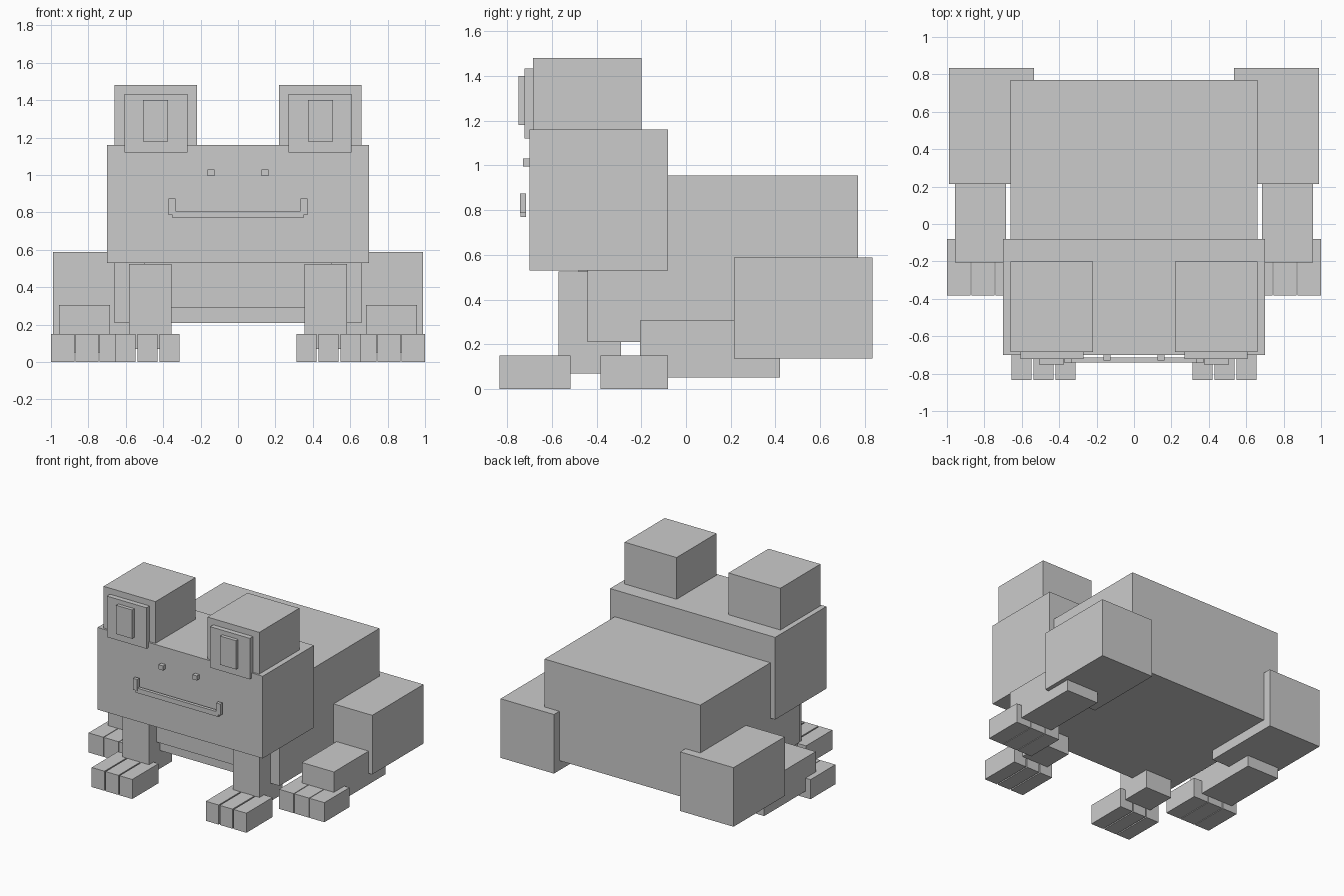
import bpy
import bmesh
from mathutils import Matrix, Vector

if "Cube" in bpy.data.objects:
    bpy.data.objects.remove(bpy.data.objects["Cube"], do_unlink=True)

grey = bpy.data.materials.new("plain grey")
grey.use_nodes = True
grey.diffuse_color = (0.6, 0.6, 0.6, 1)
grey.node_tree.nodes["Principled BSDF"].inputs["Base Color"].default_value = grey.diffuse_color


def box(name, x, y, z):
    """Flat-faced box spanning the (low, high) ranges."""
    low, high = Vector((x[0], y[0], z[0])), Vector((x[1], y[1], z[1]))
    size = Matrix.Diagonal((high - low).to_4d())
    size[3][3] = 1
    bm = bmesh.new()
    bmesh.ops.create_cube(bm, size=1, matrix=size)
    mesh = bpy.data.meshes.new(name)
    bm.to_mesh(mesh)
    bm.free()
    mesh.materials.append(grey)
    obj = bpy.data.objects.new(name, mesh)
    obj.location = (low + high) / 2
    bpy.context.collection.objects.link(obj)


def pair(name, x, y, z):
    """The same box on the left (+x) and the right (-x)."""
    box("left_" + name, x, y, z)
    box("right_" + name, (-x[1], -x[0]), y, z)


def toes(name, start, width, pitch, y):
    """Row of three toes, counted outwards."""
    for i in range(3):
        x = start + i * pitch
        pair(f"{name}_{i + 1}", (x, x + width), y, (0, 0.15))


# Body and head
box("body", (-0.66, 0.66), (-0.44, 0.77), (0.21, 0.955))
box("chest_plate", (-0.5, 0.5), (-0.48, -0.42), (0.29, 0.54))
box("head", (-0.7, 0.7), (-0.7, -0.08), (0.53, 1.16))

# Eyes and nostrils
pair("eye_block", (0.22, 0.66), (-0.685, -0.2), (1.1, 1.48))
pair("eye_plate", (0.27, 0.606), (-0.723, -0.68), (1.12, 1.434))
pair("pupil", (0.373, 0.508), (-0.75, -0.72), (1.18, 1.4))
pair("nostril", (0.125, 0.162), (-0.73, -0.7), (0.995, 1.03))

# Mouth with upturned corners
box("mouth", (-0.35, 0.35), (-0.74, -0.715), (0.77, 0.807))
pair("mouth_corner", (0.335, 0.372), (-0.743, -0.717), (0.787, 0.875))

# Front legs
pair("front_leg", (0.355, 0.582), (-0.57, -0.29), (0.07, 0.525))
toes("front_toe", 0.312, 0.108, 0.118, (-0.835, -0.517))

# Hind legs
pair("thigh", (0.535, 0.988), (0.215, 0.835), (0.135, 0.588))
pair("hind_foot", (0.685, 0.957), (-0.205, 0.42), (0.05, 0.306))
toes("hind_toe", 0.615, 0.125, 0.13, (-0.382, -0.08))
